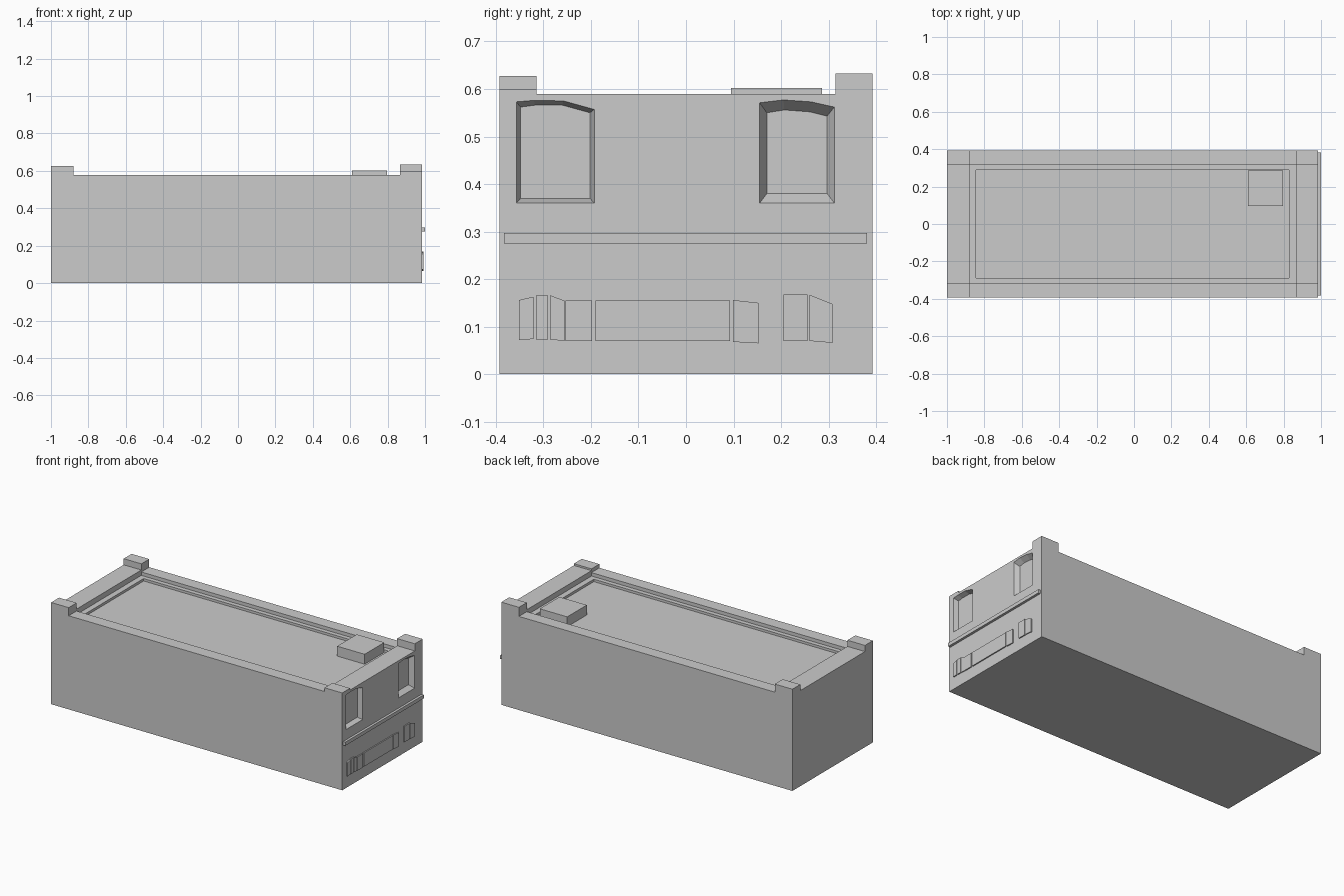
import bpy, bmesh

if "Cube" in bpy.data.objects:
    bpy.data.objects.remove(bpy.data.objects["Cube"])


def new_object(name, verts, faces):
    bm = bmesh.new()
    vs = [bm.verts.new(v) for v in verts]
    for f in faces:
        bm.faces.new([vs[i] for i in f])
    bmesh.ops.recalc_face_normals(bm, faces=bm.faces)
    mesh = bpy.data.meshes.new(name)
    bm.to_mesh(mesh)
    bm.free()
    ob = bpy.data.objects.new(name, mesh)
    bpy.context.collection.objects.link(ob)
    return ob


def loft(name, x0, prof0, x1, prof1):
    """Closed prism along x between two (y, z) outlines."""
    n = len(prof0)
    verts = [(x0, y, z) for y, z in prof0] + [(x1, y, z) for y, z in prof1]
    faces = [list(range(n)), list(range(n, 2 * n))]
    faces += [(i, (i + 1) % n, (i + 1) % n + n, i + n) for i in range(n)]
    return new_object(name, verts, faces)


def box(name, x0, x1, y0, y1, z0, z1):
    p = [(y0, z0), (y1, z0), (y1, z1), (y0, z1)]
    return loft(name, x0, p, x1, p)


def cut(target, cutter):
    bpy.context.view_layer.objects.active = target
    mod = target.modifiers.new("cut", 'BOOLEAN')
    mod.operation = 'DIFFERENCE'
    mod.solver = 'EXACT'
    mod.object = cutter
    bpy.ops.object.modifier_apply(modifier=mod.name)
    bpy.data.objects.remove(cutter)


FACE = 0.985            # x of the street facade
XB, XF = -0.88, 0.865   # inner faces of the end walls
W, WI = 0.392, 0.315    # half width outside / inside parapets

# Main block, carved from above into parapets, corner blocks and roof tray
body = box("building_body", -1, FACE, -W, W, 0, 0.633)
carves = [
    (XB, XF, -1, 1, 0.577),             # side parapets
    (-2, 2, -WI, WI, 0.589),            # end parapets
    (-2, -0.5, -1, 1, 0.627),           # rear corner blocks
    (0.5, 2, -1, 0, 0.60),              # low facade corner block
    (XB, XF, -WI, WI, 0.556),           # roof border
    (XB + 0.035, XF - 0.035, -WI + 0.027, WI - 0.027, 0.541),  # roof panel
]
for x0, x1, y0, y1, z in carves:
    cut(body, box("carve", x0, x1, y0, y1, z, 0.9))

# Recessed arched windows with splayed reveals: (outer outline, inner outline)
windows = [
    ([(-.357, .36), (-.193, .36), (-.193, .557), (-.258, .575), (-.32, .576), (-.357, .573)],
     [(-.348, .37), (-.202, .37), (-.202, .55), (-.26, .566), (-.318, .566), (-.348, .562)]),
    ([(.155, .36), (.312, .36), (.312, .562), (.263, .573), (.205, .577), (.155, .571)],
     [(.17, .38), (.297, .38), (.297, .543), (.26, .552), (.207, .556), (.17, .55)]),
]
DEPTH = 0.03
for outer, inner in windows:
    # Extend the splay slightly past the facade so the cut is clean
    over = [(yo + (yo - yi) * .05, zo + (zo - zi) * .05)
            for (yo, zo), (yi, zi) in zip(outer, inner)]
    cut(body, loft("window_cut", FACE - DEPTH, inner, FACE + DEPTH * .05, over))

# Roof hatch
box("roof_hatch", 0.61, 0.797, 0.095, 0.286, 0.541, 0.602)

# Facade string course
box("facade_ledge", FACE, 1.0, -0.383, 0.381, 0.275, 0.297)

# Shallow shopfront panels: (y, bottom, top) at left and right edge
panels = [
    (-.351, .072, .156, -.321, .074, .163),
    (-.316, .073, .166, -.290, .073, .166),
    (-.286, .073, .166, -.256, .070, .155),
    (-.253, .070, .155, -.198, .070, .155),
    (-.190, .070, .155, .093, .070, .155),
    (.099, .068, .156, .153, .065, .150),
    (.205, .070, .168, .256, .070, .168),
    (.260, .070, .167, .308, .066, .148),
]
for i, (y0, b0, t0, y1, b1, t1) in enumerate(panels):
    p = [(y0, b0), (y1, b1), (y1, t1), (y0, t0)]
    loft(f"shopfront_panel_{i + 1}", FACE, p, FACE + 0.007, p)
